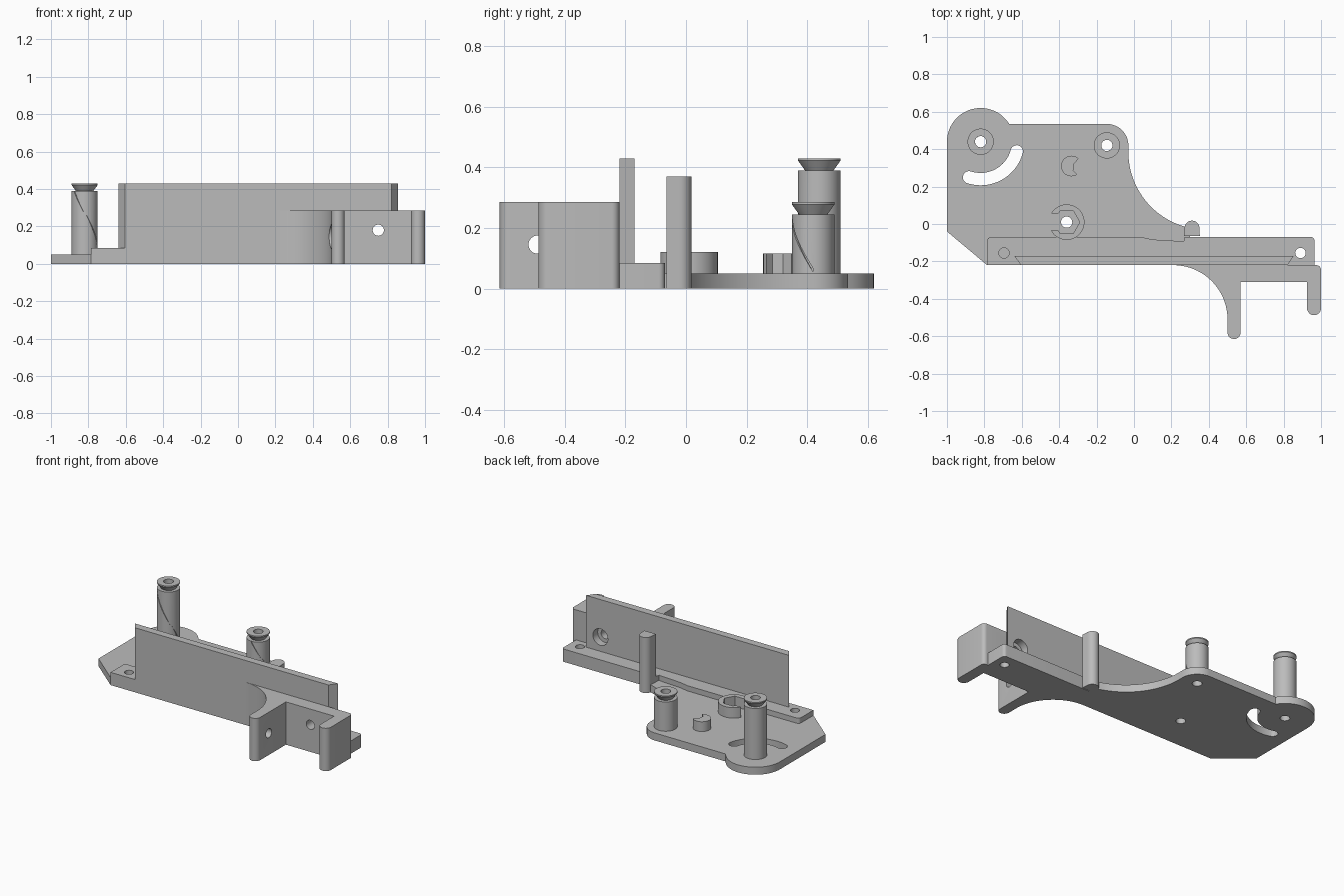
import bpy, bmesh
from math import sin, cos, pi, radians
from mathutils import Matrix, Vector

if "Cube" in bpy.data.objects:
    bpy.data.objects.remove(bpy.data.objects["Cube"])

grey = bpy.data.materials.new("grey plastic")
grey.use_nodes = True
tone = (0.5, 0.5, 0.5, 1)
grey.diffuse_color = tone
grey.node_tree.nodes["Principled BSDF"].inputs["Base Color"].default_value = tone


def arc(cx, cy, r, a0, a1, n=16):
    """Points along an arc, angles in degrees."""
    angles = [radians(a0 + (a1 - a0) * i / n) for i in range(n + 1)]
    return [(cx + r * cos(a), cy + r * sin(a)) for a in angles]


def finish(name, bm):
    bmesh.ops.remove_doubles(bm, verts=bm.verts, dist=1e-5)
    bmesh.ops.recalc_face_normals(bm, faces=bm.faces)
    mesh = bpy.data.meshes.new(name)
    bm.to_mesh(mesh)
    bm.free()
    mesh.materials.append(grey)
    ob = bpy.data.objects.new(name, mesh)
    bpy.context.collection.objects.link(ob)
    return ob


def prism(name, outline, z0, z1):
    bm = bmesh.new()
    face = bm.faces.new([bm.verts.new((x, y, z0)) for x, y in outline])
    top = bmesh.ops.extrude_face_region(bm, geom=[face])["geom"]
    bmesh.ops.translate(bm, vec=(0, 0, z1 - z0),
                        verts=[v for v in top if isinstance(v, bmesh.types.BMVert)])
    return finish(name, bm)


def rod(start, end, r):
    """Round cutter between two points."""
    a, b = Vector(start), Vector(end)
    turn = (b - a).to_track_quat('Z', 'Y').to_matrix().to_4x4()
    bm = bmesh.new()
    bmesh.ops.create_cone(bm, cap_ends=True, segments=32, radius1=r, radius2=r,
                          depth=(b - a).length,
                          matrix=Matrix.Translation((a + b) / 2) @ turn)
    return finish("cutter", bm)


def drill(x, y, r=0.03):
    return rod((x, y, -0.1), (x, y, 0.2), r)


def cut(ob, *cutters):
    bpy.context.view_layer.objects.active = ob
    for c in cutters:
        m = ob.modifiers.new("cut", 'BOOLEAN')
        m.operation, m.solver, m.object = 'DIFFERENCE', 'EXACT', c
        bpy.ops.object.modifier_apply(modifier=m.name)
        bpy.data.objects.remove(c)


tall, short, nut = (-0.82, 0.44), (-0.145, 0.42), (-0.36, 0.01)

# Base plate with a round lobe, a concave right edge and a curved slot
plate = prism("base_plate",
              [(-0.785, -0.22), (0.3, -0.22), (0.3, -0.03)]
              + arc(0.385, 0.385, 0.415, 254, 181, 28)
              + arc(-0.145, 0.42, 0.115, 0, 90)
              + arc(*tall, 0.18, 32, 180, 28)
              + [(-1, -0.04)], 0, 0.05)
slot = (arc(*tall, 0.233, -108, -15, 28)
        + arc(tall[0] + 0.2 * cos(radians(-15)), tall[1] + 0.2 * sin(radians(-15)),
              0.033, -15, 165)[1:]
        + arc(*tall, 0.167, -15, -108, 28)[1:]
        + arc(tall[0] + 0.2 * cos(radians(-108)), tall[1] + 0.2 * sin(radians(-108)),
              0.033, 72, 252)[1:-1])
cut(plate, prism("cutter", slot, -0.1, 0.2),
    drill(*tall), drill(*short), drill(*nut))

# Rail along the front, with a shallow relief behind the pin
rail = prism("rail",
             [(-0.785, -0.22), (0.965, -0.22)]
             + arc(0.945, -0.09, 0.02, 0, 90, 6)
             + [(0.35, -0.07), (0.27, -0.07), (0.265, -0.095), (0.22, -0.09),
                (0.1, -0.083), (0.04, -0.07)]
             + arc(-0.765, -0.09, 0.02, 90, 180, 6), 0, 0.085)
cut(rail, drill(-0.695, -0.155, 0.028), drill(0.89, -0.155, 0.028))

# Upright wall with slanted ends
wall = prism("wall", [(-0.605, -0.22), (0.82, -0.22), (0.855, -0.17), (-0.64, -0.17)],
             0.04, 0.43)
cut(wall, rod((0.75, -0.3, 0.18), (0.75, 0, 0.18), 0.055))

# Front bracket with a swept gusset and two legs
bracket = prism("front_bracket",
                arc(0.21, -0.51, 0.29, 90, 0, 28)
                + arc(0.535, -0.58, 0.035, 180, 360)
                + [(0.57, -0.31), (0.925, -0.31)]
                + arc(0.9625, -0.45, 0.0375, 180, 360)
                + arc(0.975, -0.245, 0.025, 0, 90, 6), 0, 0.285)
cut(bracket,
    rod((0.75, -0.4, 0.18), (0.75, 0, 0.18), 0.03),
    rod((0.4, -0.49, 0.145), (0.7, -0.49, 0.145), 0.03),
    rod((0.3, -0.49, 0.145), (0.525, -0.49, 0.145), 0.065))

# Tall pin with a rounded back
prism("pin", [(0.268, -0.065), (0.352, -0.065)] + arc(0.31, -0.022, 0.04, 0, 180),
      0, 0.37)

# Half-open hexagonal nut holder
holder = prism("nut_holder", arc(*nut, 0.095, 0, 360, 48)[:-1], 0.04, 0.12)
cut(holder,
    prism("cutter", arc(*nut, 0.07, 0, 360, 6)[:-1], 0, 0.2),
    prism("cutter", [(-0.5, -0.035), (-0.36, -0.035), (-0.36, 0.055), (-0.5, 0.055)],
          0, 0.2))

# Small notched stop
prism("stop", arc(-0.335, 0.31, 0.055, 45, 305, 28) + [(-0.325, 0.285), (-0.323, 0.32)],
      0.04, 0.115)


# Bored posts with a flared collar and a spiral groove
def post(name, centre, h, a0, a1):
    profile = [(0.03, 0), (0.07, 0), (0.07, h - 0.04), (0.047, h - 0.04),
               (0.07, h - 0.008), (0.07, h), (0.03, h)]
    bm = bmesh.new()
    pts = [bm.verts.new((r, 0, max(z, 0.03))) for r, z in profile]
    edges = [bm.edges.new((pts[i - 1], pts[i])) for i in range(len(pts))]
    bmesh.ops.spin(bm, geom=pts + edges, cent=(0, 0, 0), axis=(0, 0, 1),
                   angle=2 * pi, steps=48)
    bmesh.ops.translate(bm, verts=bm.verts, vec=(*centre, 0))
    ob = finish(name, bm)
    bm = bmesh.new()
    rings = []
    n = 24
    for i in range(n + 1):
        t = i / n
        a = radians(a0 + (a1 - a0) * t)
        z = 0.06 + (h - 0.105) * (1 - t)
        rings.append([bm.verts.new((centre[0] + r * cos(a), centre[1] + r * sin(a), z + d))
                      for r, d in ((0.064, -0.006), (0.08, -0.006),
                                   (0.08, 0.006), (0.064, 0.006))])
    for lo, hi in zip(rings, rings[1:]):
        for k in range(4):
            bm.faces.new((lo[k - 1], lo[k], hi[k], hi[k - 1]))
    bm.faces.new(rings[0])
    bm.faces.new(rings[-1])
    cut(ob, finish("cutter", bm))


post("tall_post", tall, 0.43, -140, 5)
post("short_post", short, 0.285, -90, 0)

# Smooth curved sides, keep corners crisp
for ob in bpy.context.scene.objects:
    if ob.type == 'MESH':
        ob.select_set(True)
        bpy.context.view_layer.objects.active = ob
bpy.ops.object.shade_smooth_by_angle(angle=radians(30))
